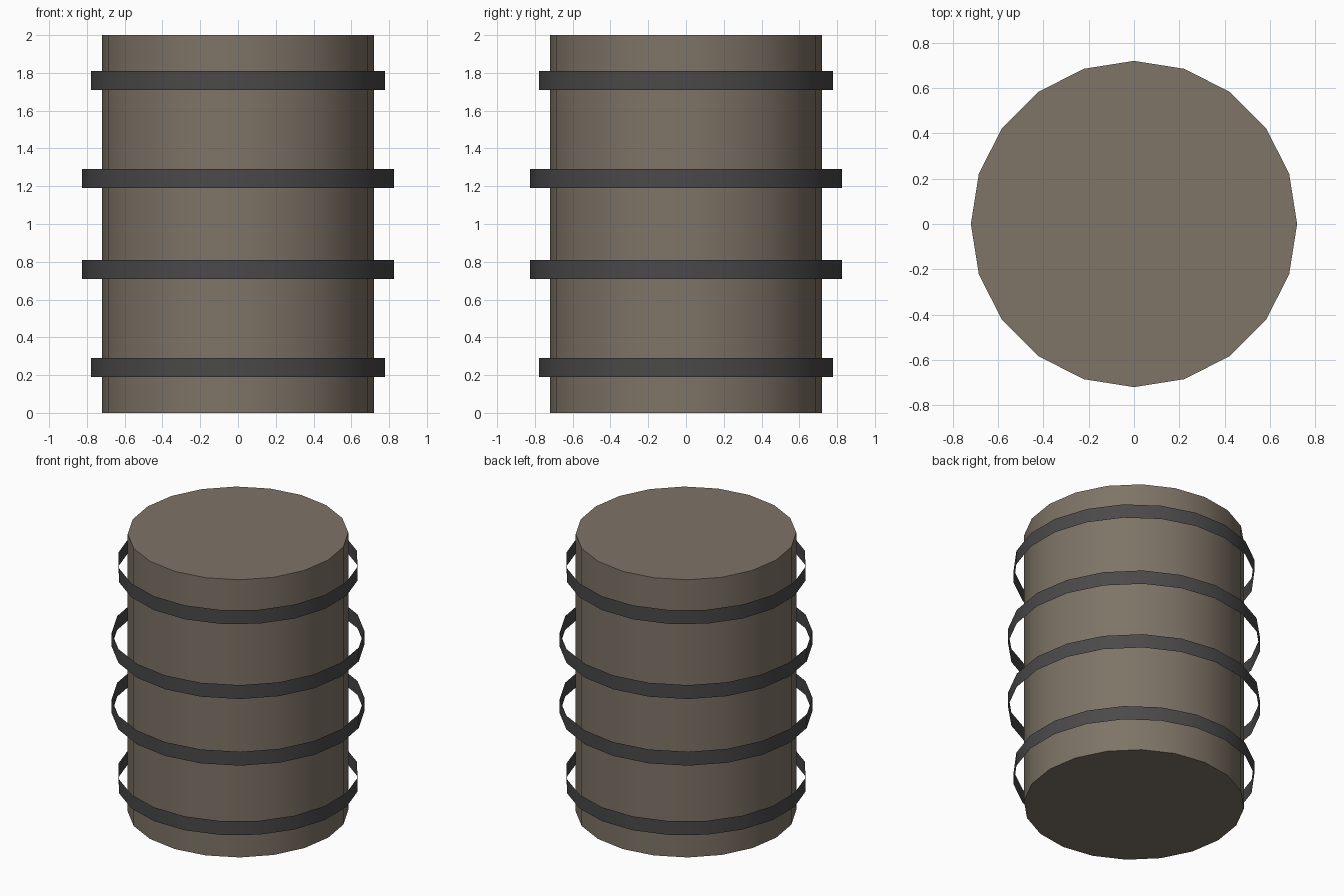
import bpy
import math

if "Cube" in bpy.data.objects:
    bpy.data.objects.remove(bpy.data.objects["Cube"])

SIDES = 20


def material(name, rgb):
    m = bpy.data.materials.new(name)
    m.diffuse_color = (*rgb, 1)
    m.use_nodes = True
    m.node_tree.nodes["Principled BSDF"].inputs["Base Color"].default_value = m.diffuse_color
    return m


def tube(name, radius, z0, z1, mat, fill, turn=0.0):
    bpy.ops.mesh.primitive_cylinder_add(
        vertices=SIDES, radius=radius, depth=z1 - z0, end_fill_type=fill,
        location=(0, 0, (z0 + z1) / 2), rotation=(0, 0, turn))
    ob = bpy.context.object
    ob.name = name
    ob.data.materials.append(mat)
    bpy.ops.object.shade_smooth_by_angle(angle=math.radians(30))
    return ob


wood = material("wood", (0.21, 0.175, 0.135))
iron = material("iron", (0.07, 0.066, 0.066))

# Barrel body, closed at both ends
tube("barrel_body", 0.72, 0, 2, wood, 'NGON')

# Thin open hoops: the end pair is smaller and turned half a facet
half = math.pi / SIDES
hoops = [
    ("hoop_bottom", 0.788, 0.24, half),
    ("hoop_lower_middle", 0.825, 0.76, 0),
    ("hoop_upper_middle", 0.825, 1.24, 0),
    ("hoop_top", 0.788, 1.76, half),
]
for name, radius, z, turn in hoops:
    tube(name, radius, z - 0.05, z + 0.05, iron, 'NOTHING', turn)
